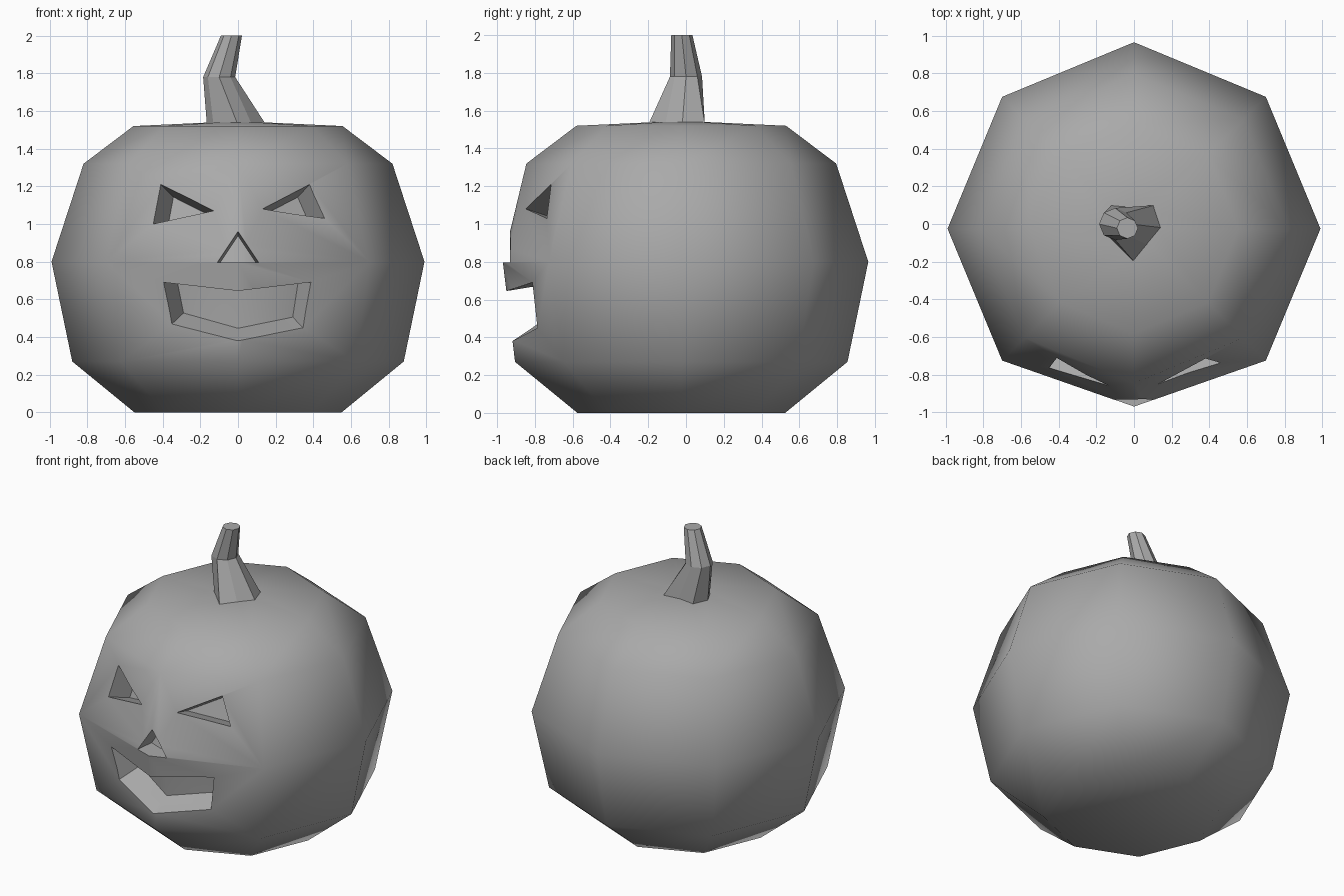
import bpy, bmesh, math
from mathutils import Vector
from mathutils.bvhtree import BVHTree

cube = bpy.data.objects.get("Cube")
if cube:
    bpy.data.objects.remove(cube)

SIDES = 8
CENTRE_Y = -0.025

grey = bpy.data.materials.new("plain_grey")
grey.use_nodes = True
COLOUR = (0.4, 0.4, 0.4, 1)
grey.diffuse_color = COLOUR
grey.node_tree.nodes["Principled BSDF"].inputs["Base Color"].default_value = COLOUR


def finish(name, bm):
    """Turn a bmesh into a named object."""
    bmesh.ops.recalc_face_normals(bm, faces=bm.faces)
    mesh = bpy.data.meshes.new(name)
    bm.to_mesh(mesh)
    bm.free()
    mesh.materials.append(grey)
    obj = bpy.data.objects.new(name, mesh)
    bpy.context.collection.objects.link(obj)
    return obj


def loft(rings):
    """Skin a stack of equal rings and cap both ends."""
    bm = bmesh.new()
    rows = [[bm.verts.new(p) for p in ring] for ring in rings]
    for low, high in zip(rows, rows[1:]):
        for i in range(len(low)):
            j = (i + 1) % len(low)
            bm.faces.new((low[i], low[j], high[j], high[i]))
    bm.faces.new(rows[0])
    bm.faces.new(rows[-1])
    return bm


def ring(radius, z, x=0.0, y=0.0):
    turn = math.tau / SIDES
    return [Vector((x + radius * math.cos(i * turn), y + radius * math.sin(i * turn), z))
            for i in range(SIDES)]


def activate(obj):
    bpy.ops.object.select_all(action="DESELECT")
    obj.select_set(True)
    bpy.context.view_layer.objects.active = obj


# Pumpkin body: eight-sided profile, with the middle of the face pushed in a little
profile = [(0.55, 0), (0.88, 0.27), (0.99, 0.8), (0.82, 1.32), (0.555, 1.52), (0.13, 1.54)]
rings = [ring(r, z, 0, CENTRE_Y) for r, z in profile]
rings[2][6].y += 0.045
body_bm = loft(rings)
surface = BVHTree.FromBMesh(body_bm)
body = finish("pumpkin_body", body_bm)


# Carved face: prisms that run from the skin towards the middle of the body
def carve(name, halves, depth):
    bm = bmesh.new()
    core = Vector((0, 0, 0.8))
    for outline in halves:
        near, far = [], []
        for x, z in outline:
            hit = surface.ray_cast(Vector((x, -3, z)), Vector((0, 1, 0)))[0]
            inward = (core - hit).normalized()
            near.append(bm.verts.new(hit - inward * 0.12))
            far.append(bm.verts.new(hit + inward * depth))
        bm.faces.new(near)
        bm.faces.new(far)
        for i in range(len(outline)):
            j = (i + 1) % len(outline)
            # The seam on the centre line stays open so both halves weld together
            if outline[i][0] or outline[j][0]:
                bm.faces.new((near[i], near[j], far[j], far[i]))
    bmesh.ops.remove_doubles(bm, verts=bm.verts, dist=0.0005)
    bmesh.ops.triangulate(bm, faces=[f for f in bm.faces if len(f.verts) > 3])
    cutter = finish(name, bm)
    cutter.hide_render = True
    activate(body)
    mod = body.modifiers.new(name, "BOOLEAN")
    mod.operation = "DIFFERENCE"
    mod.solver = "EXACT"
    mod.object = cutter
    bpy.ops.object.modifier_apply(modifier=mod.name)
    bpy.data.objects.remove(cutter)


carve("right_eye", [[(-0.41, 1.21), (-0.13, 1.07), (-0.45, 1.0)]], 0.15)
carve("left_eye", [[(0.38, 1.21), (0.13, 1.08), (0.46, 1.03)]], 0.15)
carve("nose", [[(0, 0.96), (s * 0.11, 0.795), (0, 0.795)] for s in (-1, 1)], 0.13)
carve("mouth", [[(0, 0.645), (-0.395, 0.69), (-0.35, 0.47), (0, 0.38)],
                [(0, 0.645), (0.39, 0.69), (0.35, 0.445), (0, 0.38)]], 0.16)

activate(body)
bpy.ops.object.shade_smooth_by_angle(angle=math.radians(55))

# Crooked stem: uneven flared foot, a bend, and a narrow flat tip
foot = [(0.15, -0.02), (0.11, 0.1), (0, 0.09), (-0.12, 0.1),
        (-0.165, 0), (-0.13, -0.07), (0, -0.2), (0.075, -0.11)]
stem = finish("stem", loft([
    [Vector((x, y, 1.525)) for x, y in foot],
    ring(0.085, 1.78, -0.1, 0),
    ring(0.056, 2.0, -0.035, -0.022),
]))
